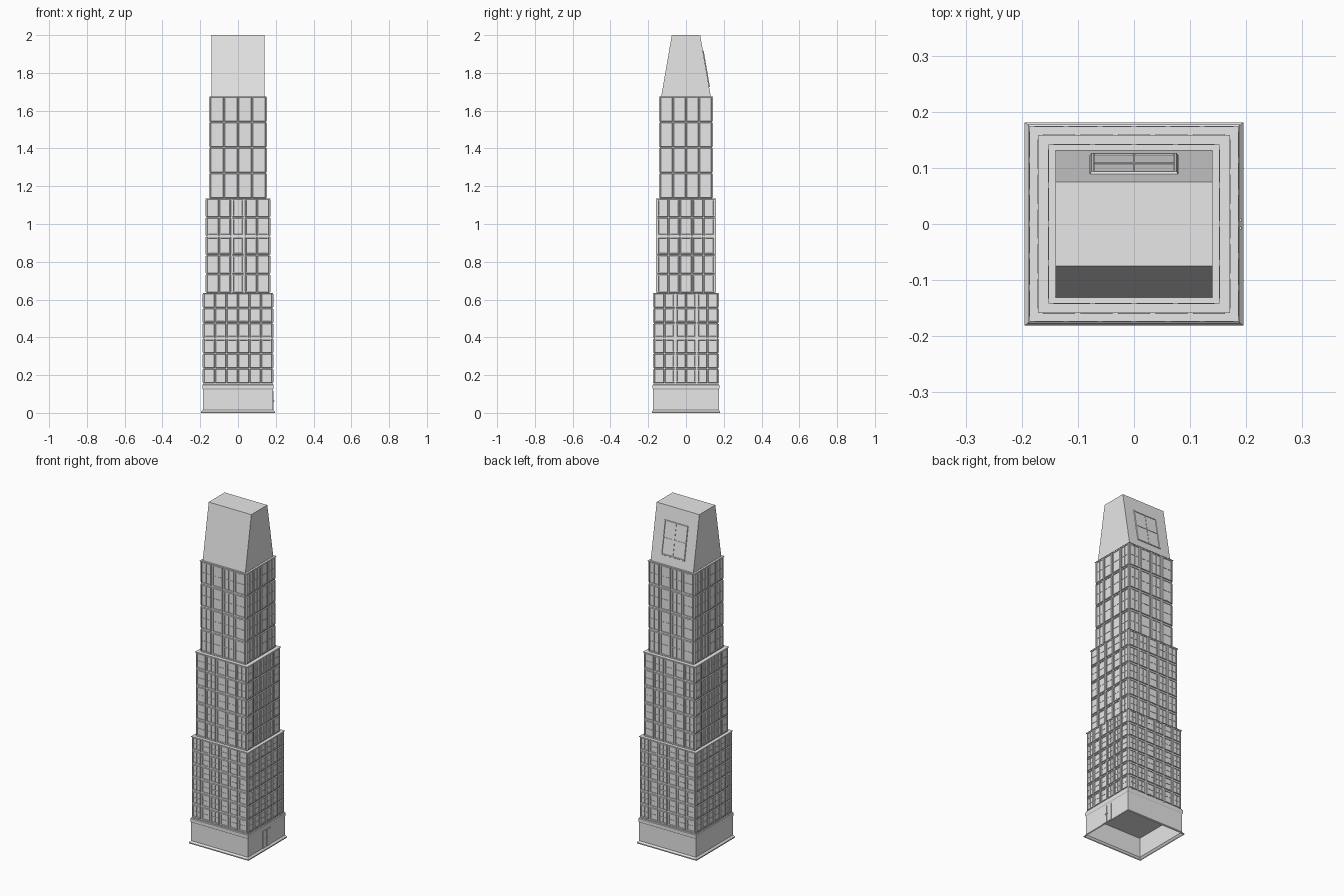
import bpy, bmesh, math
from mathutils import Matrix, Vector

if "Cube" in bpy.data.objects:
    bpy.data.objects.remove(bpy.data.objects["Cube"])

stone = bpy.data.materials.new("light_grey")
stone.diffuse_color = (0.8, 0.8, 0.8, 1)
stone.use_nodes = True
stone.node_tree.nodes["Principled BSDF"].inputs["Base Color"].default_value = stone.diffuse_color
Z = Vector((0, 0, 1))


def finish(name, bm):
    me = bpy.data.meshes.new(name)
    bm.to_mesh(me)
    bm.free()
    me.materials.append(stone)
    ob = bpy.data.objects.new(name, me)
    bpy.context.collection.objects.link(ob)
    return ob


def frame(origin, n, up):
    """Local X along the wall, Y up the wall, Z outward."""
    u = up.cross(n)
    m = Matrix((u, up, n)).transposed().to_4x4()
    m.translation = origin
    return m


def box(bm, m, c, s):
    bmesh.ops.create_cube(bm, size=1, matrix=m @ Matrix.Translation(c) @ Matrix.Diagonal((*s, 1)))


def quad(bm, m, x, y, w, h):
    pts = ((-1, -1), (1, -1), (1, 1), (-1, 1))
    f = bm.faces.new([bm.verts.new(m @ Vector((x + a * w / 2, y + b * h / 2, 0))) for a, b in pts])
    f.normal_update()
    return f


def inset(bm, faces, t, d):
    bmesh.ops.inset_individual(bm, faces=faces, thickness=t, depth=d, use_even_offset=True)


def windows(bm, cells, gap, raise_by):
    """cells: (matrix, x, y, w, h). Raised frames, sunk panes, cross bars."""
    faces = [quad(bm, *c) for c in cells]
    inset(bm, faces, gap, 0)
    inset(bm, faces, 0.002, raise_by)
    inset(bm, faces, 0.005, 0)
    inset(bm, faces, 0.001, -0.003)
    e = gap + 0.008
    for m, x, y, w, h in cells:
        z = raise_by - 0.002
        box(bm, m, (x, y, z), (w - 2 * e, 0.003, 0.002))
        box(bm, m, (x, y, z), (0.003, h - 2 * e, 0.002))


def loft(bm, rings, top=True, bottom=False):
    """Stacked rectangles given as (z, half_x, half_y)."""
    loops = [[bm.verts.new((a * hx, b * hy, z)) for a, b in ((-1, -1), (1, -1), (1, 1), (-1, 1))]
             for z, hx, hy in rings]
    for lo, hi in zip(loops, loops[1:]):
        for i in range(4):
            j = (i + 1) % 4
            bm.faces.new((lo[i], lo[j], hi[j], hi[i]))
    if top:
        bm.faces.new(loops[-1])
    if bottom:
        bm.faces.new(loops[0][::-1])


# Hollow base, open underneath, with a flared foot and a band on top
bm = bmesh.new()
loft(bm, [(0, .195, .181), (.006, .195, .181), (.016, .186, .174), (.125, .186, .174),
          (.130, .189, .177), (.148, .189, .177), (.155, .180, .168)], top=False)
finish("base", bm)

# Three stepped tiers with window grids on all four sides
RAISE = 0.005
tiers = [("lower_tier", .187, .175, .155, .635, 6),
         ("middle_tier", .172, .160, .635, 1.135, 5),
         ("upper_tier", .153, .143, 1.135, 1.675, 4)]
for name, hx, hy, z0, z1, n in tiers:
    hx, hy = hx - RAISE, hy - RAISE
    bm = bmesh.new()
    cells = []
    for nx, ny in ((0, -1), (1, 0), (0, 1), (-1, 0)):
        m = frame(Vector((nx * hx, ny * hy, z0)), Vector((nx, ny, 0)), Z)
        width = 2 * (hx if ny else hy)
        w, h = width / n, (z1 - z0) / n
        cells += [(m, -width / 2 + (i + .5) * w, (j + .5) * h, w, h)
                  for i in range(n) for j in range(n)]
    windows(bm, cells, 0.003, RAISE)
    bmesh.ops.remove_doubles(bm, verts=bm.verts, dist=1e-5)
    loft(bm, [(z1 - .003, hx + .004, hy + .004), (z1, hx + .004, hy + .004)], bottom=True)
    finish(name, bm)

# Ceiling inside the base
bm = bmesh.new()
box(bm, Matrix(), (0, 0, .1425), (.370, .346, .025))
finish("base_ceiling", bm)

# Tapered crown
bm = bmesh.new()
loft(bm, [(1.675, .14, .131), (2.0, .14, .075)])
finish("crown", bm)

# Large window on the rear slope of the crown
up = Vector((0, .075 - .131, .325)).normalized()
bm = bmesh.new()
m = frame(Vector((0, .131, 1.675)) + up * .149, up.cross(Vector((1, 0, 0))) * -1, up)
if m.to_3x3().col[2].y < 0:
    m = frame(m.translation, -m.to_3x3().col[2], up)
m = m @ Matrix.Translation((0, 0, .0005))
windows(bm, [(m, 0, 0, .158, .20)], 0.001, .004)
finish("crown_window", bm)

# Double door with handles on the right side
bm = bmesh.new()
m = frame(Vector((.186, 0, 0)), Vector((1, 0, 0)), Z)
for s in (-1, 1):
    box(bm, m, (s * .019, .066, .001), (.035, .100, .004))
    box(bm, m, (s * .007, .064, .004), (.005, .005, .004))
finish("double_door", bm)
